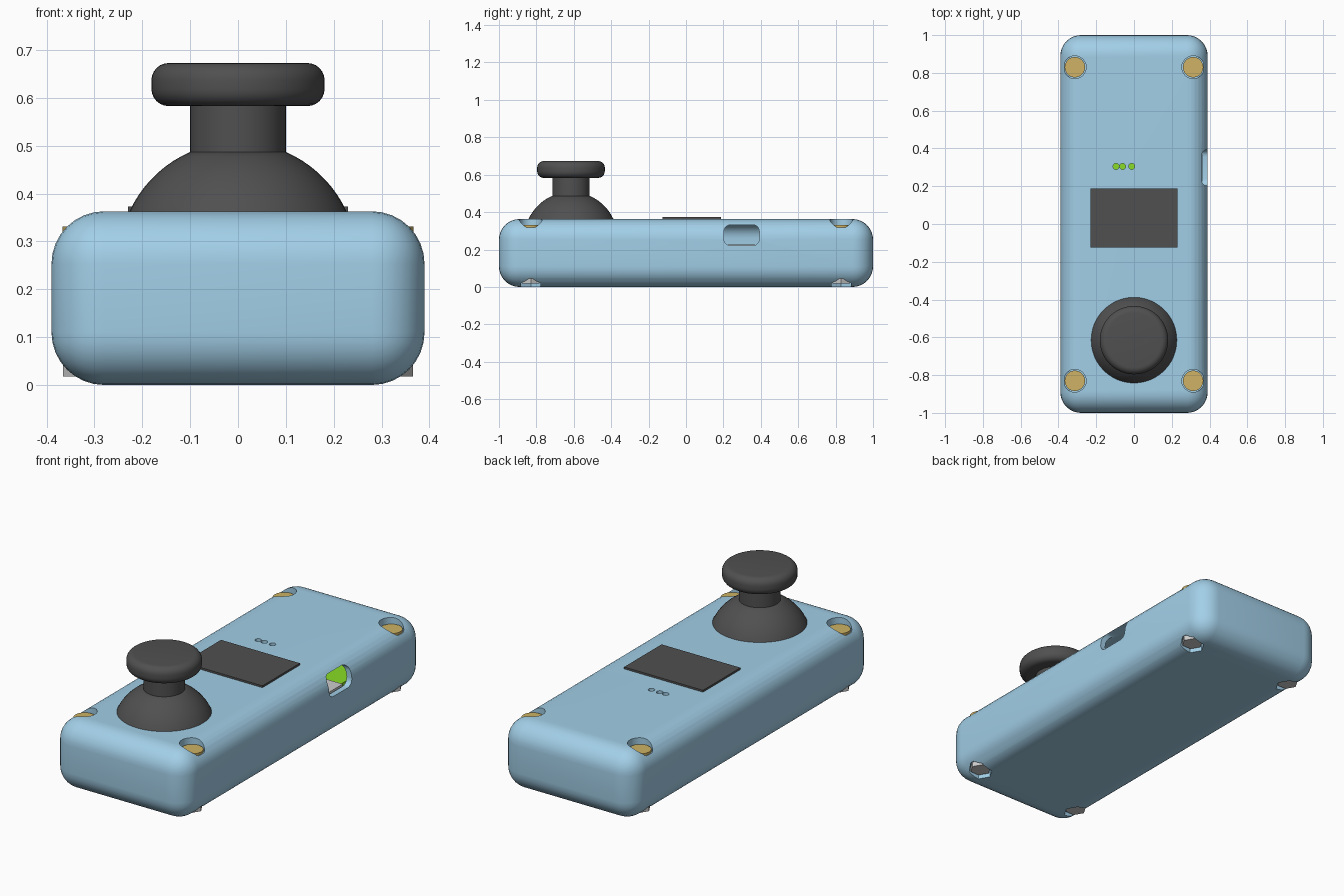
import bpy, bmesh
from math import sin, cos, pi, sqrt, asin, radians
from mathutils import Matrix, Vector

if "Cube" in bpy.data.objects:
    bpy.data.objects.remove(bpy.data.objects["Cube"])


def material(name, rgb):
    m = bpy.data.materials.new(name)
    m.diffuse_color = (*rgb, 1)
    m.use_nodes = True
    m.node_tree.nodes["Principled BSDF"].inputs["Base Color"].default_value = m.diffuse_color
    return m


BLUE = material("pale_blue", (0.36, 0.62, 0.80))
DARK = material("dark_rubber", (0.08, 0.08, 0.08))
BRASS = material("brass", (0.62, 0.45, 0.13))
GREEN = material("board_green", (0.25, 0.72, 0.02))


def finish(bm, name, mat=None):
    bmesh.ops.recalc_face_normals(bm, faces=bm.faces)
    me = bpy.data.meshes.new(name)
    bm.to_mesh(me)
    bm.free()
    ob = bpy.data.objects.new(name, me)
    bpy.context.collection.objects.link(ob)
    if mat:
        me.materials.append(mat)
    return ob


def activate(ob):
    bpy.ops.object.select_all(action='DESELECT')
    ob.select_set(True)
    bpy.context.view_layer.objects.active = ob


def smooth(ob):
    activate(ob)
    bpy.ops.object.shade_smooth_by_angle(angle=radians(35))


def box(name, lo, hi, mat=None, radius=0, segments=8, along=None):
    """Box between two corners; rounds all edges, or only those along one axis."""
    lo, hi = Vector(lo), Vector(hi)
    bm = bmesh.new()
    bmesh.ops.create_cube(bm, size=1)
    bmesh.ops.scale(bm, vec=hi - lo, verts=bm.verts)
    bmesh.ops.translate(bm, vec=(lo + hi) / 2, verts=bm.verts)
    if radius:
        edges = [e for e in bm.edges if along is None or
                 abs((e.verts[0].co - e.verts[1].co)[along]) > 1e-6]
        bmesh.ops.bevel(bm, geom=edges, offset=radius, segments=segments,
                        profile=0.5, affect='EDGES')
    return finish(bm, name, mat)


def prism(name, x, y, z0, z1, r, sides, mat=None):
    bm = bmesh.new()
    bmesh.ops.create_cone(bm, cap_ends=True, segments=sides, radius1=r, radius2=r,
                          depth=z1 - z0,
                          matrix=Matrix.Translation((x, y, (z0 + z1) / 2)))
    # hexagons point along x
    if sides == 6 and abs(max(v.co.x for v in bm.verts) - x - r) > 1e-4:
        bmesh.ops.rotate(bm, cent=(x, y, 0), matrix=Matrix.Rotation(pi / 6, 3, 'Z'),
                         verts=bm.verts)
    return finish(bm, name, mat)


def lathe(name, x, y, profile, mat):
    bm = bmesh.new()
    vs = [bm.verts.new((x + r, y, z)) for r, z in profile]
    edges = [bm.edges.new(p) for p in zip(vs, vs[1:])]
    bmesh.ops.spin(bm, geom=vs + edges, cent=(x, y, 0), axis=(0, 0, 1),
                   angle=2 * pi, steps=48)
    bmesh.ops.remove_doubles(bm, verts=bm.verts, dist=1e-5)
    ob = finish(bm, name, mat)
    smooth(ob)
    return ob


# hollow rounded case, with its openings
case = box("case", (-0.39, -1, 0), (0.39, 1, 0.363), BLUE, 0.11)
corners = [(sx * 0.313, sy * 0.83) for sx in (-1, 1) for sy in (-1, 1)]
led_xs = (-0.095, -0.06, -0.012)
cutters = [
    box("cavity_cutter", (-0.36, -0.72, 0.03), (0.36, 0.72, 0.335), BLUE, 0.075, 6),
    box("port_cutter", (0.3, 0.203, 0.221), (0.45, 0.392, 0.332), BLUE, 0.035, 5, 0)]
for x, y in corners:
    cutters.append(prism("screw_cutter", x, y, 0.318, 0.45, 0.06, 32, BLUE))
    cutters.append(prism("nut_cutter", x, y, -0.05, 0.044, 0.061, 6, BLUE))
for x in led_xs:
    cutters.append(prism("led_cutter", x, 0.305, 0.31, 0.4, 0.016, 20, BLUE))
activate(case)
for c in cutters:
    c.hide_render = True
    mod = case.modifiers.new("cut", 'BOOLEAN')
    mod.operation = 'DIFFERENCE'
    mod.solver = 'EXACT'
    mod.object = c
    bpy.ops.object.modifier_apply(modifier=mod.name)
for c in cutters:
    bpy.data.objects.remove(c)
smooth(case)

# circuit board and port connector inside
box("circuit_board", (-0.34, -0.7, 0.19), (0.34, 0.7, 0.222), GREEN)
box("port_connector", (0.15, 0.225, 0.2), (0.352, 0.37, 0.226))

# screws in the top, hex nuts in the bottom
for x, y in corners:
    smooth(prism("screw_head", x, y, 0.31, 0.331, 0.054, 32, BRASS))
    prism("hex_nut", x, y, 0.018, 0.046, 0.053, 6)

# display
box("display", (-0.23, -0.125, 0.34), (0.23, 0.187, 0.373), DARK)

# joystick: spherical dome, stem, rounded cap
JX, JY = 0, -0.615
R, C = 0.25, 0.258
a0, a1 = asin((0.345 - C) / R), asin((0.487 - C) / R)
dome = [(R * cos(a0 + (a1 - a0) * i / 10), C + R * sin(a0 + (a1 - a0) * i / 10))
        for i in range(11)]
lathe("joystick_dome", JX, JY, dome + [(0, 0.487)], DARK)
lathe("joystick_stem", JX, JY, [(0.1, 0.48), (0.1, 0.59)], DARK)
f = 0.036
cap = [(0, 0.583)]
for zc, start in ((0.583 + f, -pi / 2), (0.673 - f, 0)):
    for i in range(7):
        a = start + pi / 2 * i / 6
        cap.append((0.181 - f + f * cos(a), zc + f * sin(a)))
lathe("joystick_cap", JX, JY, cap + [(0, 0.673)], DARK)
